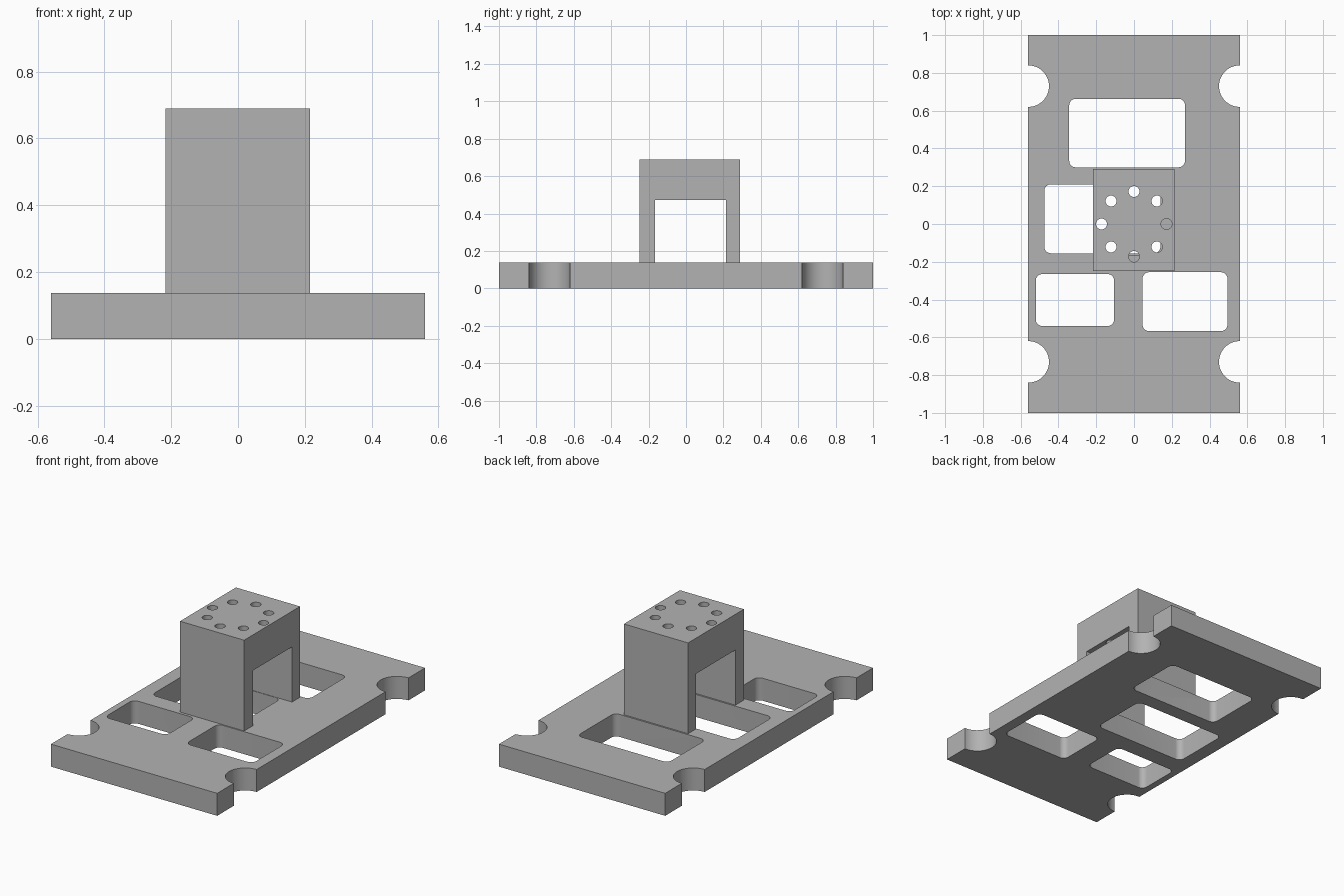
import bpy, bmesh
from math import pi, cos, sin, radians
from mathutils import Matrix, Vector

default = bpy.data.objects.get("Cube")
if default:
    bpy.data.objects.remove(default, do_unlink=True)

grey = bpy.data.materials.new("plain grey")
grey.use_nodes = True
colour = (0.45, 0.45, 0.45, 1)
grey.diffuse_color = colour
grey.node_tree.nodes["Principled BSDF"].inputs["Base Color"].default_value = colour

PLATE_TOP = 0.137
BRACKET_TOP = 0.69


def arc(cx, cy, r, start, end, steps):
    angles = [radians(start + (end - start) * i / steps) for i in range(steps + 1)]
    return [(cx + r * cos(a), cy + r * sin(a)) for a in angles]


def rounded_rect(x0, x1, y0, y1, r=0.035):
    corners = [(x1 - r, y1 - r), (x0 + r, y1 - r), (x0 + r, y0 + r), (x1 - r, y0 + r)]
    return [p for i, (x, y) in enumerate(corners)
            for p in arc(x, y, r, 90 * i, 90 * i + 90, 8)]


def add_prism(bm, outline, low, high):
    """Extrude a flat outline between two heights."""
    face = bm.faces.new([bm.verts.new((x, y, low)) for x, y in outline])
    new = bmesh.ops.extrude_face_region(bm, geom=[face])["geom"]
    moved = [g for g in new if isinstance(g, bmesh.types.BMVert)]
    bmesh.ops.translate(bm, verts=moved, vec=Vector((0, 0, high - low)))


def make_object(name, outlines, low, high, matrix=Matrix()):
    bm = bmesh.new()
    for outline in outlines:
        add_prism(bm, outline, low, high)
    bm.transform(matrix)
    bmesh.ops.recalc_face_normals(bm, faces=bm.faces[:])
    mesh = bpy.data.meshes.new(name)
    bm.to_mesh(mesh)
    bm.free()
    mesh.materials.append(grey)
    obj = bpy.data.objects.new(name, mesh)
    bpy.context.collection.objects.link(obj)
    return obj


def cut_and_finish(obj, cutter):
    """Apply the cut, drop the cutter and shade with sharp edges."""
    cutter.hide_render = True
    mod = obj.modifiers.new("cut", 'BOOLEAN')
    mod.operation = 'DIFFERENCE'
    mod.solver = 'EXACT'
    mod.object = cutter
    bpy.ops.object.select_all(action='DESELECT')
    bpy.context.view_layer.objects.active = obj
    obj.select_set(True)
    bpy.ops.object.modifier_apply(modifier=mod.name)
    bpy.data.objects.remove(cutter, do_unlink=True)
    bpy.ops.object.shade_smooth_by_angle(angle=radians(30))


# Base plate outline with a half-round notch near each corner
W, NOTCH_Y, NOTCH_R = 0.56, 0.73, 0.11
right_side = [(W, -1)]
for y in (-NOTCH_Y, NOTCH_Y):
    right_side += arc(W, y, NOTCH_R, 270, 90, 24)
right_side.append((W, 1))
left_side = [(-x, -y) for x, y in right_side]
plate = make_object("base_plate", [right_side + left_side], 0, PLATE_TOP)

# Rounded windows through the plate
windows = [rounded_rect(-0.343, 0.27, 0.30, 0.663),
           rounded_rect(-0.475, 0.14, -0.155, 0.21),
           rounded_rect(-0.52, -0.105, -0.54, -0.265),
           rounded_rect(0.045, 0.495, -0.567, -0.255)]
cut_and_finish(plate, make_object("window_cutter", windows, -0.1, PLATE_TOP + 0.1))

# Bridge-shaped bracket: profile in y and z, extruded along x
Y0, Y1, IN0, IN1, ARCH = -0.248, 0.29, -0.165, 0.213, 0.473
profile = [(Y0, PLATE_TOP), (IN0, PLATE_TOP), (IN0, ARCH), (IN1, ARCH),
           (IN1, PLATE_TOP), (Y1, PLATE_TOP), (Y1, BRACKET_TOP), (Y0, BRACKET_TOP)]
yz_to_world = Matrix(((0, 0, 1, 0), (1, 0, 0, 0), (0, 1, 0, 0), (0, 0, 0, 1)))
bracket = make_object("bracket", [profile], -0.217, 0.215, yz_to_world)

# Ring of eight bolt holes through the bracket top
holes = [arc(0.172 * cos(i * pi / 4), 0.172 * sin(i * pi / 4), 0.029, 0, 345, 23)
         for i in range(8)]
cut_and_finish(bracket, make_object("hole_cutter", holes, ARCH - 0.1, BRACKET_TOP + 0.1))
